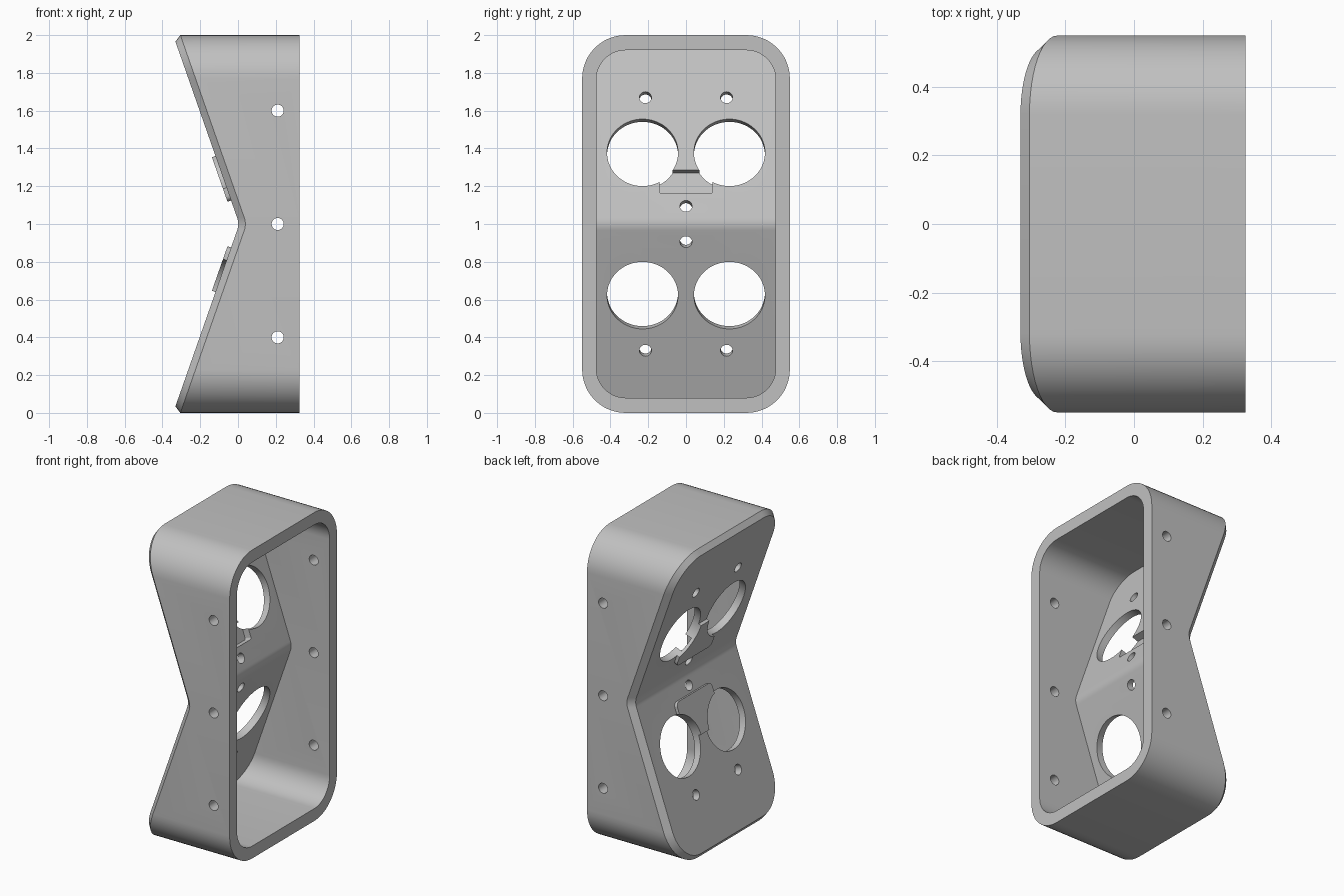
import bpy, bmesh, math
from mathutils import Matrix

if "Cube" in bpy.data.objects:
    bpy.data.objects.remove(bpy.data.objects["Cube"], do_unlink=True)

BACK = 0.325                      # open end of the shell
APEX, TILT = 0.045, math.radians(19.3)
FILLET = 0.1                      # rounding of the valley
CHAMFER = 0.036
PANEL = 0.045                     # panel thickness
OUT_X = -CHAMFER / math.cos(TILT)
IN_X = OUT_X + PANEL / math.cos(TILT)

grey = bpy.data.materials.new("light grey plastic")
grey.use_nodes = True
colour = (0.53, 0.53, 0.53, 1)
grey.diffuse_color = colour
grey.node_tree.nodes["Principled BSDF"].inputs["Base Color"].default_value = colour


def valley_x(z):
    """Folded panel line: two slopes joined by a small arc."""
    d = abs(z - 1)
    if d < FILLET * math.sin(TILT):
        centre = APEX - FILLET / math.cos(TILT)
        return centre + math.sqrt(FILLET ** 2 - d * d)
    return APEX - d * math.tan(TILT)


def rounded_rows(half_y, half_z, radius, steps=12):
    """(z, half width) rows of a rounded rectangle, bottom to top."""
    low = []
    for i in range(steps + 1):
        a = math.pi / 2 * i / steps
        low.append((1 - half_z + radius * (1 - math.cos(a)),
                    half_y - radius * (1 - math.sin(a))))
    bend = FILLET * math.sin(TILT)
    mid = [(1 + bend * k / 4, half_y) for k in range(-4, 5)]
    return low + mid + [(2 - z, w) for z, w in reversed(low)]


def loop(bm, rows, x_of):
    right = [bm.verts.new((x_of(z), -w, z)) for z, w in rows]
    left = [bm.verts.new((x_of(z), w, z)) for z, w in rows]
    return right + left[::-1]


def bridge(bm, a, b):
    n = len(a)
    for i in range(n):
        j = (i + 1) % n
        bm.faces.new((a[i], a[j], b[j], b[i]))


def cap(bm, ring):
    n = len(ring)
    for i in range(n // 2 - 1):
        bm.faces.new((ring[i], ring[i + 1], ring[n - 2 - i], ring[n - 1 - i]))


def finish(bm, name):
    bmesh.ops.recalc_face_normals(bm, faces=bm.faces)
    mesh = bpy.data.meshes.new(name)
    bm.to_mesh(mesh)
    bm.free()
    mesh.materials.append(grey)
    obj = bpy.data.objects.new(name, mesh)
    bpy.context.collection.objects.link(obj)
    return obj


# Shell: outer wall, chamfer, folded panel, inner wall and rim
bm = bmesh.new()
outer = rounded_rows(0.55, 1.0, 0.23)
face = rounded_rows(0.55 - CHAMFER, 1 - CHAMFER * math.cos(TILT), 0.195)
inner = rounded_rows(0.475, 0.92, 0.155)
rim_out = loop(bm, outer, lambda z: BACK)
edge = loop(bm, outer, valley_x)
front = loop(bm, face, lambda z: valley_x(z) + OUT_X)
rim_in = loop(bm, inner, lambda z: BACK)
floor = loop(bm, inner, lambda z: valley_x(z) + IN_X)
for a, b in ((rim_out, edge), (edge, front), (rim_out, rim_in), (rim_in, floor)):
    bridge(bm, a, b)
cap(bm, front)
cap(bm, floor)
shell = finish(bm, "sensor_housing")


def combine(tool, operation):
    tool.hide_render = True
    mod = shell.modifiers.new(operation.lower(), 'BOOLEAN')
    mod.operation, mod.solver, mod.object = operation, 'EXACT', tool
    bpy.context.view_layer.objects.active = shell
    bpy.ops.object.modifier_apply(modifier=mod.name)
    bpy.data.objects.remove(tool, do_unlink=True)


def panel_frame(y, z):
    """Frame on the panel's inner surface: local z points into the shell."""
    turn = math.pi / 2 - math.copysign(TILT, z - 1)
    return (Matrix.Translation((valley_x(z) + IN_X, y, z))
            @ Matrix.Rotation(turn, 4, 'Y'))


def cylinder(name, radius, depth, matrix, sides=48):
    bm = bmesh.new()
    bmesh.ops.create_cone(bm, cap_ends=True, segments=sides, radius1=radius,
                          radius2=radius, depth=depth, matrix=matrix)
    return finish(bm, name)


def block(name, matrix, length, width, low, high, radius):
    """Box lying on the panel with rounded corners in plan."""
    bm = bmesh.new()
    bmesh.ops.create_cube(bm, size=1, matrix=Matrix.Translation(
        (0, 0, (low + high) / 2)) @ Matrix.Diagonal((length, width, high - low, 1)))
    upright = [e for e in bm.edges
               if abs(e.verts[0].co.z - e.verts[1].co.z) > 0.01]
    bmesh.ops.bevel(bm, geom=upright, offset=radius, segments=5,
                    profile=0.5, affect='EDGES')
    bm.transform(matrix)
    return finish(bm, name)


# Raised connector covers on the outside, pockets behind them, panel holes
for side in (1, -1):
    def at(y, height):
        return panel_frame(y, 1 + side * height)
    combine(block("connector_cover", at(0, 0.257), 0.25, 0.36,
                  -PANEL - 0.02, -0.02, 0.03), 'UNION')
    combine(block("connector_pocket", at(0, 0.2225), 0.132, 0.28,
                  -0.045, 0.03, 0.012), 'DIFFERENCE')
    for y in (-0.23, 0.23):
        combine(cylinder("sensor_hole", 0.188, 0.3, at(y, 0.378), 72), 'DIFFERENCE')
    for y, height in ((-0.215, 0.67), (0.215, 0.67), (0, 0.095)):
        combine(cylinder("screw_hole", 0.032, 0.16, at(y, height)), 'DIFFERENCE')

# Screw holes through both side walls
for z in (0.4, 1.0, 1.6):
    matrix = Matrix.Translation((0.21, 0, z)) @ Matrix.Rotation(math.pi / 2, 4, 'X')
    combine(cylinder("side_hole", 0.032, 1.4, matrix), 'DIFFERENCE')

bpy.ops.object.select_all(action='DESELECT')
shell.select_set(True)
bpy.context.view_layer.objects.active = shell
bpy.ops.object.shade_smooth_by_angle(angle=math.radians(30))
